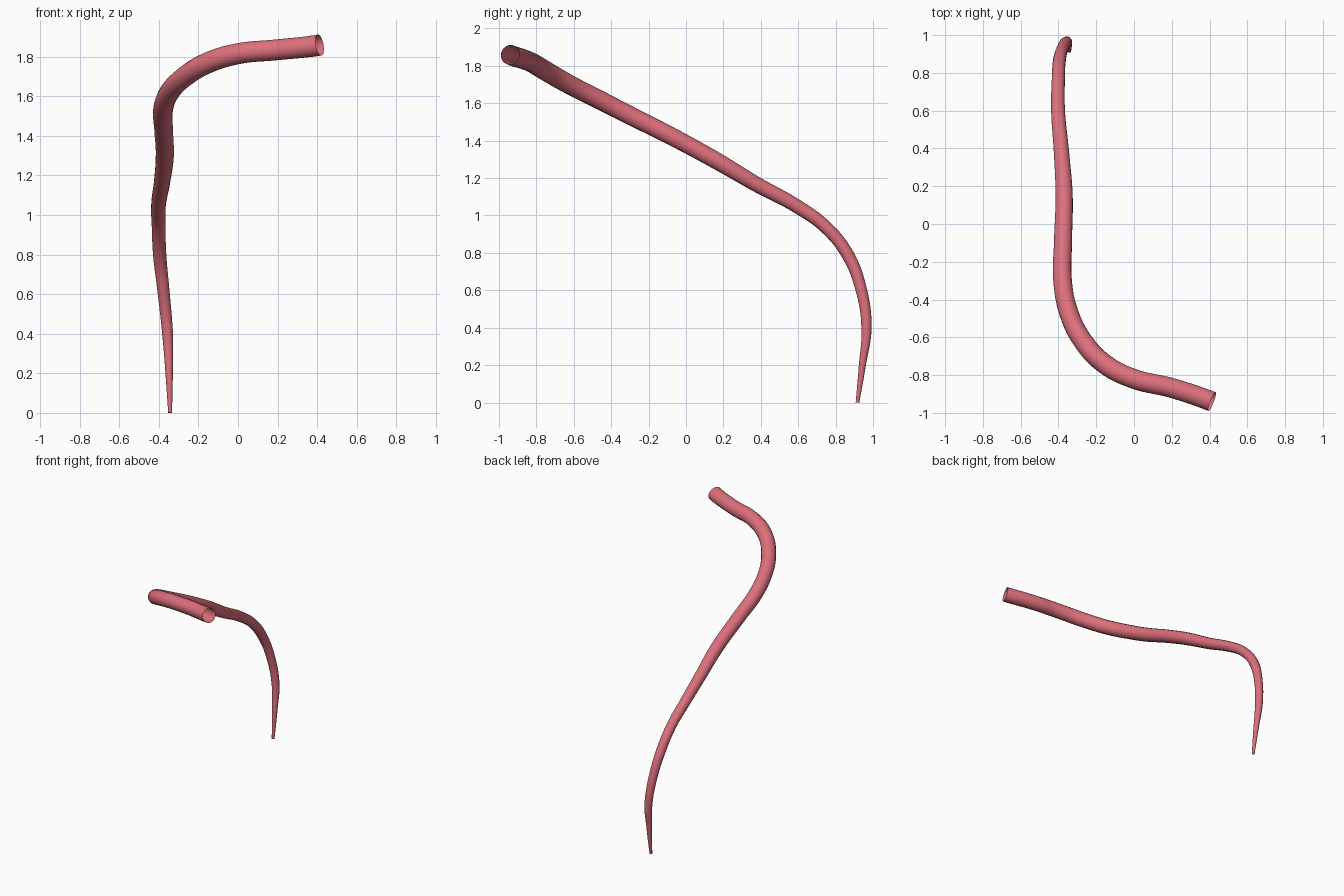
import bpy
from mathutils import Vector

cube = bpy.data.objects.get("Cube")
if cube:
    bpy.data.objects.remove(cube, do_unlink=True)

# Centre line from thin tip to wide open end: x, y, z, radius
path = [
    (-0.343, 0.917, 0.0, 0.010),
    (-0.348, 0.943, 0.2, 0.019),
    (-0.356, 0.965, 0.4, 0.028),
    (-0.376, 0.935, 0.61, 0.031),
    (-0.395, 0.865, 0.79, 0.034),
    (-0.401, 0.75, 0.935, 0.035),
    (-0.402, 0.6, 1.045, 0.037),
    (-0.384, 0.38, 1.165, 0.041),
    (-0.37, 0.15, 1.3, 0.046),
    (-0.376, -0.1, 1.435, 0.048),
    (-0.378, -0.3, 1.535, 0.050),
    (-0.345, -0.47, 1.622, 0.051),
    (-0.27, -0.62, 1.698, 0.052),
    (-0.15, -0.745, 1.77, 0.053),
    (0.0, -0.82, 1.815, 0.053),
    (0.2, -0.868, 1.835, 0.053),
    (0.413, -0.94, 1.859, 0.054),
]

curve = bpy.data.curves.new("tapered_tube", "CURVE")
curve.dimensions = "3D"
curve.bevel_depth = 1.0
curve.bevel_resolution = 6
curve.resolution_u = 8
curve.use_fill_caps = False
spline = curve.splines.new("BEZIER")
spline.bezier_points.add(len(path) - 1)
for point, (x, y, z, radius) in zip(spline.bezier_points, path):
    point.co = (x, y, z)
    point.radius = radius
    point.handle_left_type = point.handle_right_type = "AUTO"

# Slant of the wide open end
end = spline.bezier_points[-1]
slant = Vector((0.92, -0.36, 0.17)) * 0.07
end.handle_left_type = end.handle_right_type = "FREE"
end.handle_left = end.co - slant
end.handle_right = end.co + slant

tube = bpy.data.objects.new("tapered_tube", curve)
bpy.context.collection.objects.link(tube)

# Pink surface
pink = bpy.data.materials.new("pink")
pink.use_nodes = True
color = (0.72, 0.16, 0.20, 1)
pink.diffuse_color = color
pink.node_tree.nodes["Principled BSDF"].inputs["Base Color"].default_value = color
curve.materials.append(pink)

# Smooth mesh with open ends
bpy.ops.object.select_all(action="DESELECT")
tube.select_set(True)
bpy.context.view_layer.objects.active = tube
bpy.ops.object.convert(target="MESH")
bpy.ops.object.shade_smooth()
